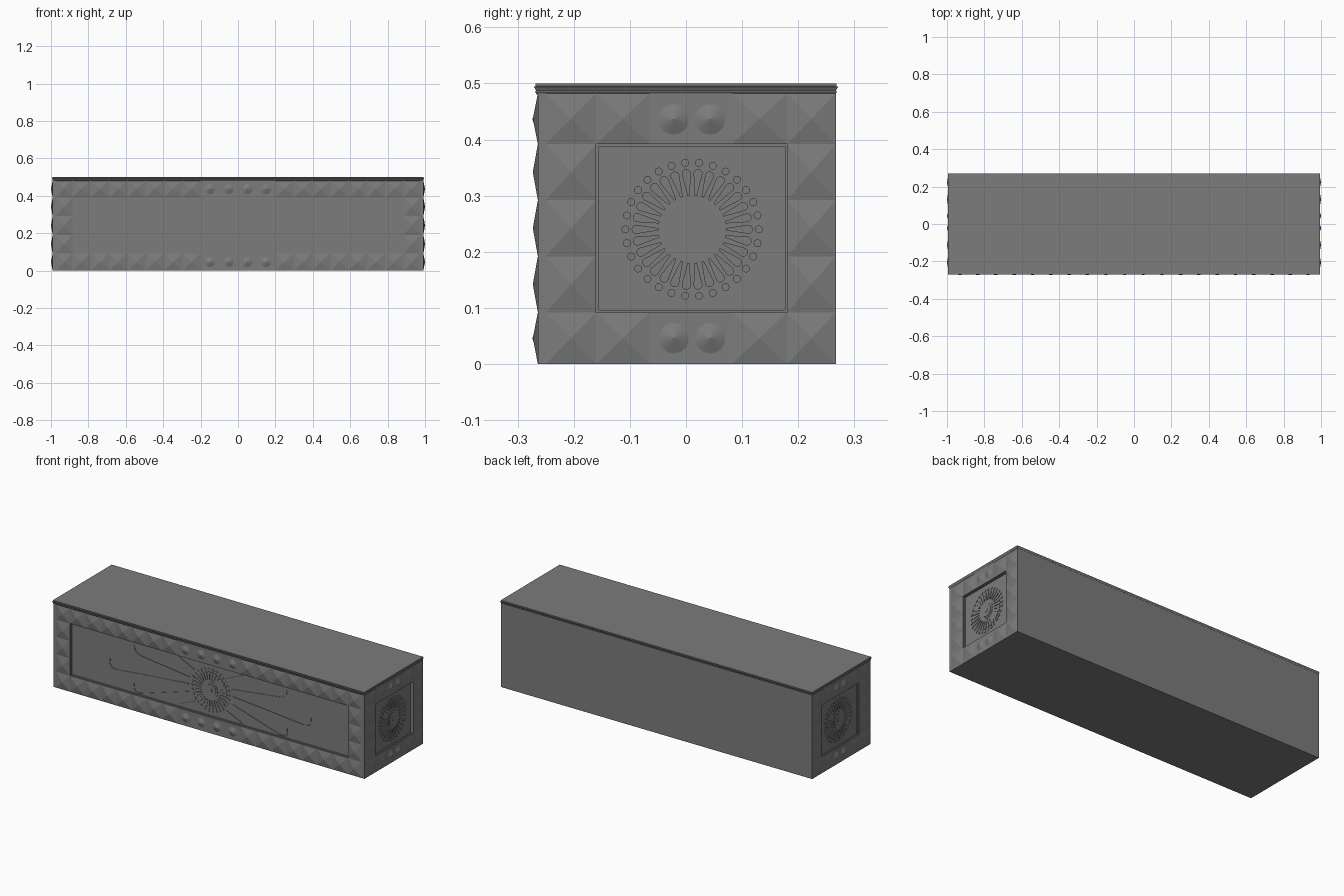
import bpy, bmesh, math
from mathutils import Matrix, Vector

cube = bpy.data.objects.get("Cube")
if cube:
    bpy.data.objects.remove(cube, do_unlink=True)

stone = bpy.data.materials.new("grey_stone")
stone.use_nodes = True
grey = (0.2, 0.2, 0.2, 1)
stone.diffuse_color = grey
stone.node_tree.nodes["Principled BSDF"].inputs["Base Color"].default_value = grey

# Panel space: u across, v up, w outward from the recessed panel
FRONT = Matrix(((1, 0, 0, 0), (0, 0, -1, -0.25), (0, 1, 0, 0), (0, 0, 0, 1)))
SIDE = Matrix(((0, 0, 1, 0.977), (1, 0, 0, 0), (0, 1, 0, 0), (0, 0, 0, 1)))
BASE, PEAK = 0.014, 0.023


def finish(bm, name, matrix=None, mirror=False):
    if matrix:
        bm.transform(matrix)
    bmesh.ops.recalc_face_normals(bm, faces=bm.faces)
    mesh = bpy.data.meshes.new(name)
    bm.to_mesh(mesh)
    bm.free()
    mesh.materials.append(stone)
    ob = bpy.data.objects.new(name, mesh)
    bpy.context.collection.objects.link(ob)
    if mirror:
        ob.modifiers.new("other_end", "MIRROR")
    return ob


def prism(bm, points, w0, w1):
    low = [bm.verts.new((u, v, w0)) for u, v in points]
    high = [bm.verts.new((u, v, w1)) for u, v in points]
    bm.faces.new(low)
    bm.faces.new(high)
    for i in range(len(points)):
        j = (i + 1) % len(points)
        bm.faces.new((low[i], low[j], high[j], high[i]))


def rect(bm, u0, u1, v0, v1, w0, w1):
    prism(bm, [(u0, v0), (u1, v0), (u1, v1), (u0, v1)], w0, w1)


def stud(bm, u0, u1, v0, v1):
    # Square block topped by a shallow pyramid
    rect(bm, u0, u1, v0, v1, 0, BASE)
    ring = [bm.verts.new(p + (BASE,)) for p in ((u0, v0), (u1, v0), (u1, v1), (u0, v1))]
    tip = bm.verts.new(((u0 + u1) / 2, (v0 + v1) / 2, PEAK))
    for i in range(4):
        bm.faces.new((ring[i], ring[(i + 1) % 4], tip))


def circle(u, v, r, n=24):
    return [(u + r * math.cos(math.tau * i / n), v + r * math.sin(math.tau * i / n)) for i in range(n)]


def split(a, b, n):
    return [(a + (b - a) * i / n, a + (b - a) * (i + 1) / n) for i in range(n)]


def frame(name, matrix, outer, inner, plain, count, buttons, mirror):
    v_in = (0.092, 0.392)
    bm = bmesh.new()
    rows = [(0, v_in[0])] + split(*v_in, 3) + [(v_in[1], 0.482)]
    # Side columns of studs
    for u0, u1 in ((outer[0], inner[0]), (inner[1], outer[1])):
        for v0, v1 in rows:
            stud(bm, u0, u1, v0, v1)
    # Top and bottom rows with a plain block in the middle
    for v0, v1 in (rows[0], rows[-1]):
        for u0, u1 in split(inner[0], plain[0], count) + split(plain[1], inner[1], count):
            stud(bm, u0, u1, v0, v1)
        rect(bm, *plain, v0, v1, 0, BASE)
    # Thin step around the recessed panel
    t = 0.004
    for u in (inner[0], inner[1] - t):
        rect(bm, u, u + t, *v_in, 0, BASE / 2)
    for v in (v_in[0], v_in[1] - t):
        rect(bm, *inner, v, v + t, 0, BASE / 2)
    finish(bm, name + "_stud_frame", matrix, mirror)
    # Round pointed buttons
    bm = bmesh.new()
    for v in (0.046, 0.436):
        for u in buttons:
            bmesh.ops.create_cone(bm, cap_ends=True, segments=24, radius1=0.027, radius2=0,
                                  depth=0.01, matrix=Matrix.Translation((u, v, BASE + 0.005)))
    finish(bm, name + "_buttons", matrix, mirror)


def rosette(name, matrix, u, v, mirror):
    bm = bmesh.new()
    for r, h in ((0.047, 0.002), (0.035, 0.004), (0.012, 0.006)):
        prism(bm, circle(u, v, r, 32), 0, h)
    petals = 30
    for k in range(petals):
        a = math.tau * k / petals
        turn = Matrix.Rotation(a, 2)
        # Teardrop petal with a round outer end
        shape = [(0.06, -0.002)]
        for i in range(9):
            b = math.pi * (i / 8 - 0.5)
            shape.append((0.1 + 0.008 * math.cos(b), 0.008 * math.sin(b)))
        shape.append((0.06, 0.002))
        prism(bm, [tuple(Vector((u, v)) + turn @ Vector(p)) for p in shape], 0, 0.003)
        prism(bm, circle(u + 0.119 * math.cos(a), v + 0.119 * math.sin(a), 0.007, 12), 0, 0.003)
    finish(bm, name + "_rosette", matrix, mirror)


# Body
bm = bmesh.new()
rect(bm, -0.977, 0.977, 0, 0.482, -0.517, 0)
finish(bm, "body", FRONT)

# Corner posts and back edges that close the ends
bm = bmesh.new()
rect(bm, 0.975, 0.991, 0, 0.482, -0.01, BASE)
finish(bm, "front_corner_post", FRONT, True)

frame("front", FRONT, (-0.975, 0.975), (-0.885, 0.885), (-0.2, 0.2), 7,
      (-0.15, -0.05, 0.05, 0.15), False)
frame("end", SIDE, (-0.25, 0.267), (-0.16, 0.18), (-0.065, 0.082), 1,
      (-0.022, 0.043), True)
rosette("front", FRONT, 0, 0.24, False)
rosette("end", SIDE, 0.011, 0.24, True)

# Rays beside the front rosette, some ending in a hook
rays = [
    [(0.13, 0.28), (0.44, 0.318), (0.47, 0.33), (0.483, 0.345), (0.487, 0.368)],
    [(0.14, 0.24), (0.38, 0.219), (0.6, 0.198), (0.63, 0.205), (0.642, 0.225), (0.64, 0.252)],
    [(0.14, 0.195), (0.45, 0.1), (0.48, 0.106), (0.489, 0.125), (0.487, 0.15)],
    [(0.1, 0.33), (0.2, 0.378)],
    [(0.1, 0.15), (0.2, 0.105)],
]
bm = bmesh.new()
for ray in rays:
    for a, b in zip(ray, ray[1:]):
        p, q = Vector(a), Vector(b)
        n = (q - p).orthogonal().normalized() * 0.0025
        prism(bm, [tuple(c) for c in (p - n, q - n, q + n, p + n)], 0, 0.003)
finish(bm, "front_rays", FRONT, True)

# Moulded top slab made of stacked outlines
bm = bmesh.new()
profile = [(0, 0.48), (0.003, 0.485), (0.001, 0.487), (0.005, 0.494), (0.002, 0.495), (0.002, 0.5)]
loops = []
for grow, z in profile:
    x, y = 0.99 + grow, 0.266 + grow
    loops.append([bm.verts.new(c + (z,)) for c in ((-x, -y), (x, -y), (x, y), (-x, y))])
for low, high in zip(loops, loops[1:]):
    for i in range(4):
        j = (i + 1) % 4
        bm.faces.new((low[i], low[j], high[j], high[i]))
bm.faces.new(loops[0])
bm.faces.new(loops[-1])
finish(bm, "top_slab")
